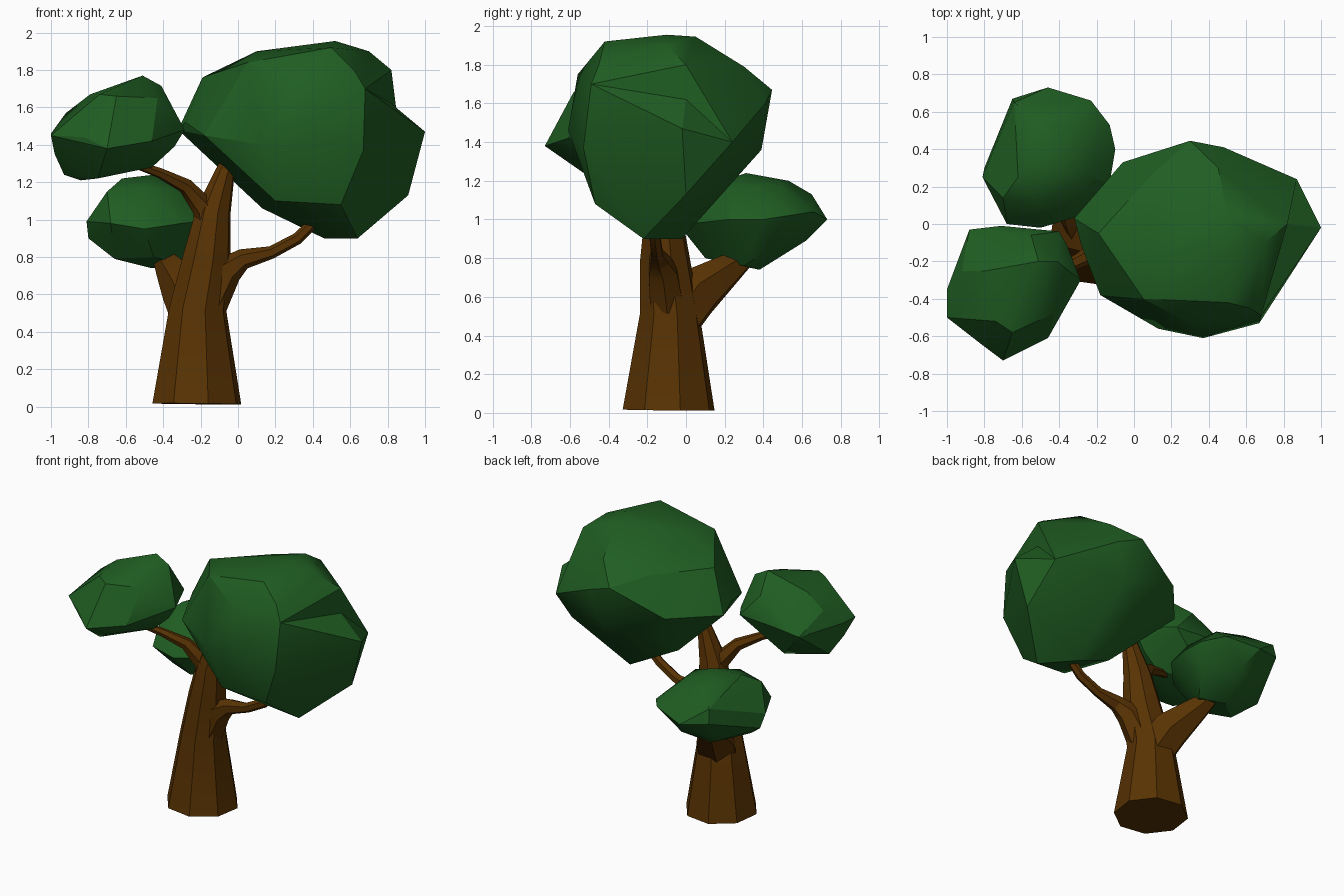
import bpy, bmesh, math
from mathutils import Vector


def material(name, color):
    m = bpy.data.materials.new(name)
    m.diffuse_color = color
    return m


LEAF = material("leaf_green", (0.014, 0.11, 0.016, 1))
BARK = material("bark_brown", (0.1, 0.033, 0.001, 1))


def finish(bm, name, mat, angle):
    bmesh.ops.recalc_face_normals(bm, faces=bm.faces[:])
    me = bpy.data.meshes.new(name)
    bm.to_mesh(me)
    bm.free()
    me.materials.append(mat)
    ob = bpy.data.objects.new(name, me)
    bpy.context.collection.objects.link(ob)
    bpy.ops.object.select_all(action='DESELECT')
    ob.select_set(True)
    bpy.context.view_layer.objects.active = ob
    bpy.ops.object.shade_smooth_by_angle(angle=math.radians(angle))


def foliage(name, points, dents=()):
    """Faceted clump: convex hull of corner points, with optional dents pushed in."""
    bm = bmesh.new()
    for p in points:
        bm.verts.new(p)
    bmesh.ops.convex_hull(bm, input=bm.verts[:])
    bmesh.ops.delete(bm, geom=[v for v in bm.verts if not v.link_faces], context='VERTS')
    for d in map(Vector, dents):
        edge = min(bm.edges, key=lambda e: ((e.verts[0].co + e.verts[1].co) / 2 - d).length)
        ends = set(edge.verts)
        tips = [(f, v) for f in edge.link_faces for v in f.verts if v not in ends]
        new = bmesh.utils.edge_split(edge, edge.verts[0], 0.5)[1]
        for f, tip in tips:
            bmesh.utils.face_split(f, new, tip)
        new.co = d
    finish(bm, name, LEAF, 30)


def limb(name, path, sides, turn=0.0):
    """Tapered tube through (x, y, z, radius) stations."""
    bm = bmesh.new()
    pts = [Vector(p[:3]) for p in path]
    rings = []
    for i, p in enumerate(path):
        t = pts[min(i + 1, len(pts) - 1)] - pts[max(i - 1, 0)]
        q = Vector((0, 0, 1)).rotation_difference(t)
        ring = []
        for k in range(sides):
            a = 2 * math.pi * k / sides + turn
            ring.append(bm.verts.new(pts[i] + q @ Vector((math.cos(a), math.sin(a), 0)) * p[3]))
        rings.append(ring)
    for a, b in zip(rings, rings[1:]):
        for k in range(sides):
            n = (k + 1) % sides
            bm.faces.new((a[k], a[n], b[n], b[k]))
    bm.faces.new(rings[0])
    bm.faces.new(rings[-1])
    finish(bm, name, BARK, 30)


# Trunk and its branches (the base leans a little, so its lowest edge touches the ground)
limb("trunk", [(-0.22, -0.09, 0.015, 0.245), (-0.215, -0.085, 0.52, 0.158), (-0.165, -0.11, 0.8, 0.132),
               (-0.13, -0.12, 1.05, 0.095), (-0.07, -0.12, 1.25, 0.055), (0.0, -0.12, 1.4, 0.04)], 8, 0.25)
limb("left_branch", [(-0.14, -0.12, 0.88, 0.09), (-0.18, -0.14, 1.06, 0.065), (-0.28, -0.19, 1.18, 0.042),
                     (-0.42, -0.26, 1.25, 0.028), (-0.56, -0.32, 1.3, 0.022)], 6)
limb("right_branch", [(-0.15, -0.10, 0.56, 0.1), (-0.06, -0.12, 0.73, 0.085), (0.03, -0.14, 0.79, 0.055),
                      (0.18, -0.15, 0.825, 0.034), (0.32, -0.16, 0.9, 0.032), (0.39, -0.16, 0.97, 0.03)], 6)
limb("back_branch", [(-0.21, -0.07, 0.46, 0.14), (-0.27, 0.05, 0.62, 0.14), (-0.36, 0.22, 0.74, 0.085),
                     (-0.41, 0.32, 0.81, 0.05)], 6)

# Main crown
foliage("main_crown", [
    (0.52, -0.1, 1.955), (0.1, -0.18, 1.9), (0.5, -0.42, 1.92), (0.7, -0.1, 1.9), (0.5, 0.05, 1.945),
    (0.82, 0.0, 1.8), (-0.19, -0.05, 1.76), (0.05, -0.4, 1.84), (0.35, -0.56, 1.75), (0.68, -0.49, 1.7),
    (0.62, -0.45, 1.8), (0.74, 0.22, 1.57), (0.45, 0.3, 1.79), (0.1, 0.27, 1.75), (-0.28, -0.12, 1.52),
    (-0.32, 0.03, 1.48), (-0.18, -0.38, 1.45), (0.13, -0.56, 1.4), (0.37, -0.61, 1.46), (0.67, -0.53, 1.37),
    (0.87, 0.24, 1.4), (1.0, -0.02, 1.47), (0.48, 0.41, 1.6), (0.3, 0.445, 1.67), (-0.06, 0.33, 1.5),
    (0.4, 0.39, 1.36), (-0.04, -0.1, 1.26), (0.13, -0.1, 1.06), (0.2, -0.47, 1.1), (0.55, -0.47, 1.08),
    (0.91, 0, 1.13), (0.46, -0.02, 0.9), (0.64, -0.22, 0.9), (0.45, 0.2, 1.16), (0.05, 0.2, 1.27)],
    [(0.82, 0.0, 1.62)])

# Left front clump
foliage("left_crown", [
    (-0.51, -0.2, 1.77), (-0.41, -0.2, 1.715), (-0.79, -0.25, 1.67), (-0.65, -0.58, 1.66), (-0.43, -0.48, 1.65),
    (-0.74, -0.52, 1.67), (-0.55, -0.06, 1.65), (-0.92, -0.25, 1.57), (-1, -0.35, 1.46), (-1, -0.5, 1.45),
    (-0.82, -0.64, 1.44), (-0.7, -0.73, 1.38), (-0.46, -0.61, 1.42), (-0.285, -0.3, 1.48), (-0.36, -0.11, 1.5),
    (-0.4, -0.04, 1.48), (-0.71, -0.01, 1.48), (-0.88, -0.03, 1.45), (-0.84, -0.35, 1.21), (-0.93, -0.3, 1.24),
    (-0.6, -0.6, 1.32), (-0.75, -0.5, 1.22), (-0.46, -0.3, 1.28), (-0.7, -0.12, 1.25), (-0.98, -0.4, 1.35),
    (-0.34, -0.3, 1.39)])

# Low back clump
foliage("back_crown", [
    (-0.45, 0.31, 1.24), (-0.62, 0.25, 1.22), (-0.3, 0.48, 1.18), (-0.5, 0.53, 1.2), (-0.25, 0.25, 1.16),
    (-0.5, 0.1, 1.17), (-0.7, 0.14, 1.15), (-0.64, 0.65, 1.13), (-0.46, 0.73, 1.0), (-0.81, 0.25, 0.99),
    (-0.8, 0.3, 0.9), (-0.65, 0.67, 1.03), (-0.23, 0.66, 1.04), (-0.13, 0.53, 1.02), (-0.1, 0.4, 1),
    (-0.13, 0.22, 1), (-0.3, 0.04, 0.98), (-0.5, -0.02, 0.95), (-0.68, 0, 0.98), (-0.66, 0.2, 0.79),
    (-0.46, 0.38, 0.74), (-0.3, 0.3, 0.76), (-0.45, 0.1, 0.8), (-0.4, 0.62, 0.89), (-0.2, 0.45, 0.86),
    (-0.6, 0.5, 0.83)])
